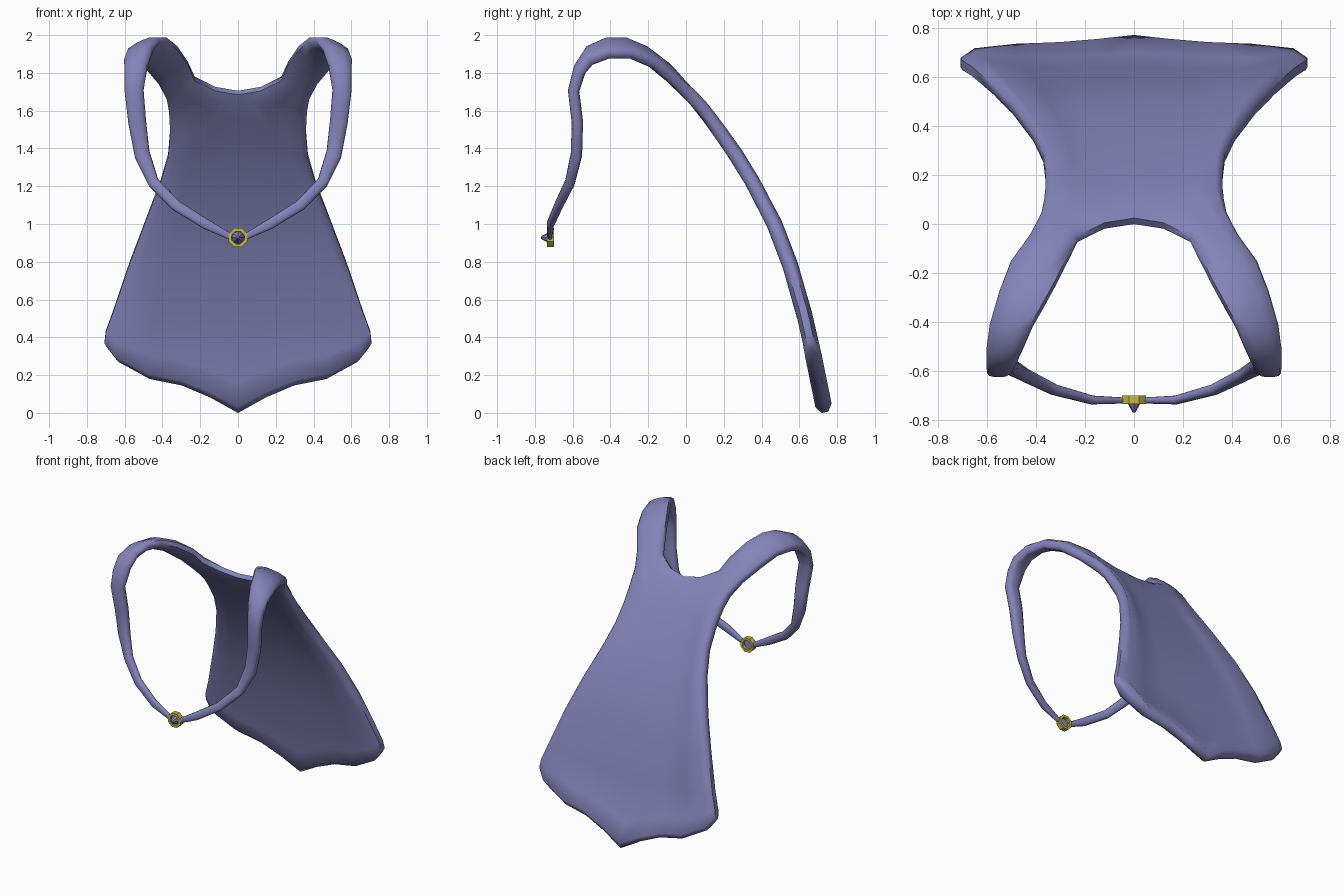
import bpy, bmesh, math
from mathutils import Vector, Matrix

if "Cube" in bpy.data.objects:
    bpy.data.objects.remove(bpy.data.objects["Cube"])


def material(name, rgb):
    m = bpy.data.materials.new(name)
    m.diffuse_color = (*rgb, 1)
    m.use_nodes = True
    m.node_tree.nodes["Principled BSDF"].inputs["Base Color"].default_value = m.diffuse_color
    return m


def add_object(name, bm, mat, smooth=True):
    bmesh.ops.recalc_face_normals(bm, faces=bm.faces)
    for f in bm.faces:
        f.smooth = smooth
    me = bpy.data.meshes.new(name)
    bm.to_mesh(me)
    bm.free()
    if smooth:
        me.set_sharp_from_angle(angle=math.radians(65))
    me.materials.append(mat)
    ob = bpy.data.objects.new(name, me)
    bpy.context.collection.objects.link(ob)
    return ob


cloth = material("cloth_blue", (0.23, 0.23, 0.49))
gold = material("clasp_yellow", (0.55, 0.5, 0.06))

# side profile of the hanging sheet: (z, y)
PROFILE = [(-.1, .755), (.02, .732), (.3, .675), (.57, .613), (.83, .535), (1.1, .425),
           (1.37, .26), (1.6, .10), (1.74, -.03), (1.95, -.25)]


def depth(z):
    for (z0, y0), (z1, y1) in zip(PROFILE, PROFILE[1:]):
        if z <= z1:
            break
    return y0 + (y1 - y0) * (z - z0) / (z1 - z0)


# sheet rows: inner x, z; outer x, z; half thickness; hem wave amount; fullness
SHEET = [(0, .003, .69, .342, .018, 1, 1), (0, .04, .707, .372, .044, 1, 1),
         (0, .17, .70, .43, .044, .7, 0), (0, .45, .66, .54, .044, .3, 0),
         (0, .75, .575, .79, .044, 0, 0), (0, 1.0, .495, 1.0, .044, 0, 0),
         (0, 1.25, .41, 1.22, .042, 0, 0), (0, 1.43, .37, 1.36, .042, 0, .1),
         (0, 1.58, .36, 1.48, .04, 0, .4), (0, 1.695, .362, 1.56, .036, 0, .6),
         (.12, 1.715, .366, 1.61, .036, 0, .7), (.23, 1.77, .377, 1.67, .036, 0, .9)]
# strap rows: inner xyz, outer xyz, half thickness
STRAP = [(.265, -.13, 1.85, .42, -.05, 1.75, .038), (.32, -.24, 1.93, .50, -.16, 1.845, .038),
         (.375, -.34, 1.975, .545, -.28, 1.895, .037), (.42, -.42, 1.975, .582, -.41, 1.895, .037),
         (.455, -.51, 1.93, .597, -.51, 1.86, .037), (.48, -.56, 1.84, .6, -.565, 1.80, .034),
         (.50, -.595, 1.71, .60, -.595, 1.70, .03), (.487, -.575, 1.55, .58, -.575, 1.53, .03),
         (.47, -.58, 1.39, .545, -.58, 1.35, .03), (.425, -.615, 1.24, .47, -.615, 1.2, .026),
         (.31, -.675, 1.12, .345, -.675, 1.075, .022), (.16, -.718, 1.025, .18, -.718, .975, .018),
         (.03, -.72, .945, .04, -.72, .915, .012)]
COLS = [0, .21, .43, .68, .92, 1]
WAVE = [0, .01, 0, -.05, -.04, 0]
BACK = [.05, .05, .05, .15, 1, .5]      # hollow back inside a raised rim
FRONT = [.85, .85, .85, .9, .9, .4]
FULL = [1, 1, 1, 1, 1, .45]
ROUND = [.4, .9, 1, 1, .8, .4]


def loop(points, normal, t, back, front):
    b = [p + normal * t * o for p, o in zip(points, back)]
    f = [p - normal * t * o for p, o in zip(points, front)]
    return b + f[::-1]


loops = []
for xi, zi, xo, zo, t, wave, full in SHEET:
    pts = []
    for u, w in zip(COLS, WAVE):
        z = zi + (zo - zi) * u + w * wave
        pts.append(Vector((xi + (xo - xi) * u, depth(z), z)))
    zm = (zi + zo) / 2
    nrm = Vector((0, .2, -(depth(zm + .1) - depth(zm - .1)))).normalized()
    back = [a + (b - a) * full for a, b in zip(BACK, FULL)]
    front = [a + (b - a) * full for a, b in zip(FRONT, FULL)]
    if zi > 1.65:
        back[0] = front[0] = .45
    loops.append(loop(pts, nrm, t, back, front))

last = SHEET[-1]
zm = (last[1] + last[3]) / 2
mids = [Vector(((last[0] + last[2]) / 2, depth(zm), zm))]
mids += [(Vector(r[:3]) + Vector(r[3:6])) / 2 for r in STRAP]
mids.append(Vector((-.05, -.73, .92)))
for k, r in enumerate(STRAP):
    a, b = Vector(r[:3]), Vector(r[3:6])
    nrm = (mids[k + 2] - mids[k]).cross(b - a).normalized()
    loops.append(loop([a.lerp(b, u) for u in COLS], nrm, r[6], ROUND, ROUND))

# cape: half is skinned from hem to clasp, then mirrored
bm = bmesh.new()
rows = [[bm.verts.new(p) for p in lp] for lp in loops]
n = len(rows[0])
for a, b in zip(rows, rows[1:]):
    for j in range(n):
        k = (j + 1) % n
        if k == 0 and a[0].co.x < 1e-5 and b[0].co.x < 1e-5:
            continue
        bm.faces.new((a[j], a[k], b[k], b[j]))
for r in (rows[0], rows[-1]):
    for j in range(n // 2 - 1):
        bm.faces.new((r[j], r[j + 1], r[n - 2 - j], r[n - 1 - j]))
cape = add_object("cape_with_straps", bm, cloth)
cape.modifiers.new("mirror", "MIRROR").use_clip = True

# clasp ring
bm = bmesh.new()
SIDES = 8
section = [(.036, -.018), (.054, -.018), (.054, .018), (.036, .018)]
rings = []
for i in range(SIDES):
    a = math.tau * (i + .5) / SIDES
    rings.append([bm.verts.new((r * math.cos(a), -.717 + y, .928 + r * math.sin(a)))
                  for r, y in section])
for i in range(SIDES):
    a, b = rings[i], rings[(i + 1) % SIDES]
    for j in range(4):
        bm.faces.new((a[j], a[(j + 1) % 4], b[(j + 1) % 4], b[j]))
add_object("clasp_ring", bm, gold, False)

# pointed stud in the clasp
bm = bmesh.new()
bmesh.ops.create_cone(bm, cap_ends=True, segments=8, radius1=.034, radius2=.006, depth=.05,
                      matrix=Matrix.Translation((0, -.743, .928)) @ Matrix.Rotation(math.pi / 2, 4, 'X'))
add_object("clasp_stud", bm, cloth, False)
